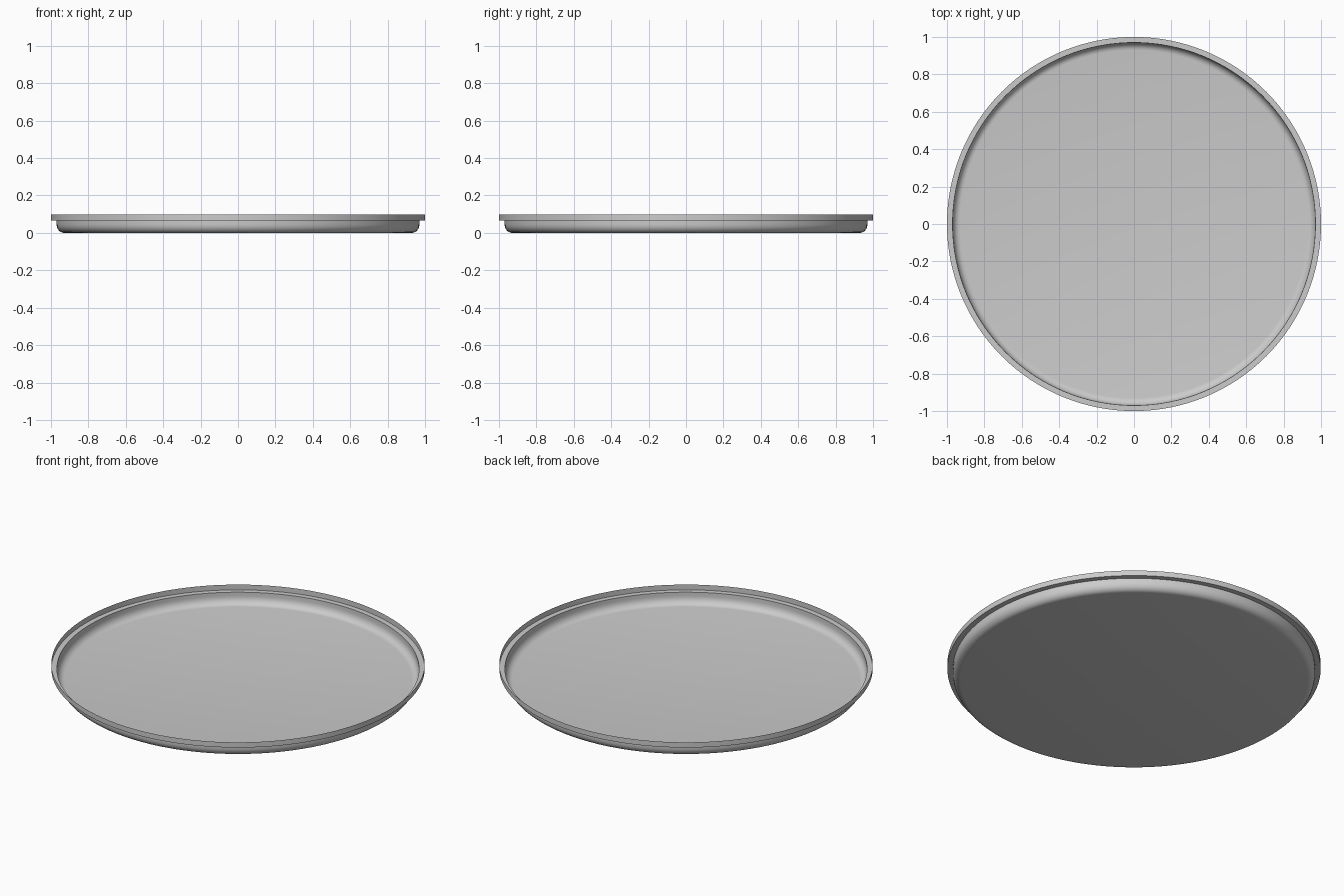
import bpy, bmesh, math

if "Cube" in bpy.data.objects:
    bpy.data.objects.remove(bpy.data.objects["Cube"])

SEGMENTS = 128

# Thin sheet profile (radius, height): floor edge, rounded corner, wall, ledge, lip
corner_r, corner_h = 0.04, 0.045
profile = []
for i in range(7):
    a = math.radians(90 * i / 6)
    profile.append((0.97 - corner_r + corner_r * math.sin(a), corner_h * (1 - math.cos(a))))
profile += [(0.97, 0.067), (1.0, 0.067), (1.0, 0.098)]

# Spin the profile around z
bm = bmesh.new()
rings = []
for r, z in profile:
    rings.append([bm.verts.new((r * math.cos(2 * math.pi * k / SEGMENTS),
                                r * math.sin(2 * math.pi * k / SEGMENTS), z))
                  for k in range(SEGMENTS)])
for low, high in zip(rings, rings[1:]):
    for k in range(SEGMENTS):
        n = (k + 1) % SEGMENTS
        bm.faces.new((low[k], low[n], high[n], high[k]))

# Floor as a fan
centre = bm.verts.new((0, 0, 0))
for k in range(SEGMENTS):
    bm.faces.new((centre, rings[0][(k + 1) % SEGMENTS], rings[0][k]))

mesh = bpy.data.meshes.new("round_tray")
bm.to_mesh(mesh)
bm.free()
tray = bpy.data.objects.new("round_tray", mesh)
bpy.context.collection.objects.link(tray)

# Smooth shading with crisp ledge and lip edges
bpy.context.view_layer.objects.active = tray
tray.select_set(True)
bpy.ops.object.shade_smooth_by_angle(angle=math.radians(40))
